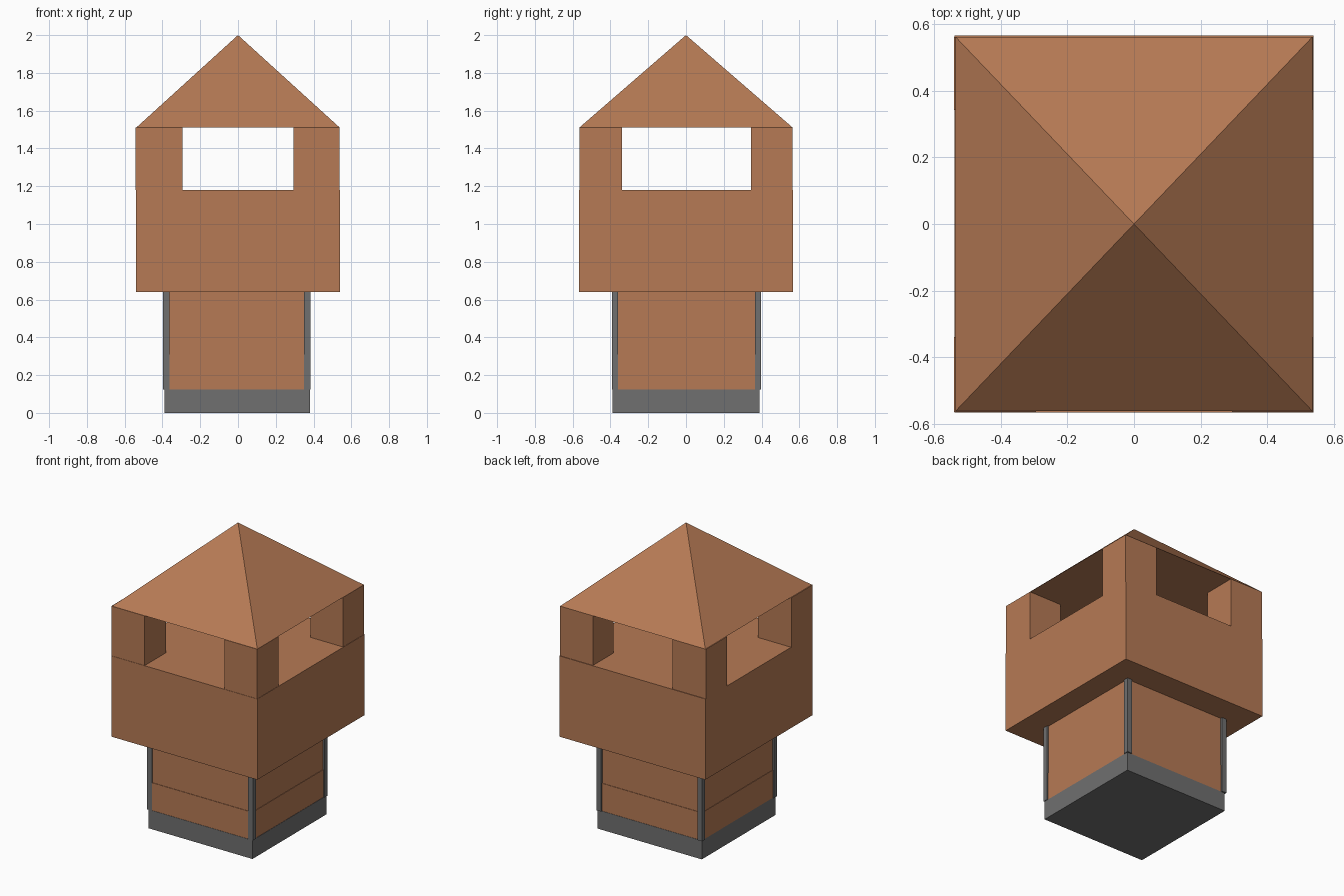
import bpy, bmesh

if "Cube" in bpy.data.objects:
    bpy.data.objects.remove(bpy.data.objects["Cube"])


def material(name, rgb):
    m = bpy.data.materials.new(name)
    m.diffuse_color = (*rgb, 1)
    m.use_nodes = True
    m.node_tree.nodes["Principled BSDF"].inputs["Base Color"].default_value = m.diffuse_color
    return m


brown = material("warm brown", (0.47, 0.195, 0.09))
grey = material("dark grey", (0.16, 0.16, 0.16))


def make(name, bm, mat):
    bmesh.ops.recalc_face_normals(bm, faces=bm.faces)
    me = bpy.data.meshes.new(name)
    bm.to_mesh(me)
    bm.free()
    me.materials.append(mat)
    ob = bpy.data.objects.new(name, me)
    bpy.context.collection.objects.link(ob)
    return ob


def box(name, x, y, z, mat):
    bm = bmesh.new()
    bmesh.ops.create_cube(bm, size=1)
    for v in bm.verts:
        v.co = [(lo + hi) / 2 + c * (hi - lo) for c, (lo, hi) in zip(v.co, (x, y, z))]
    return make(name, bm, mat)


# Plinth and two-part shaft, almost flush with each other
box("base", (-0.39, 0.38), (-0.39, 0.39), (0, 0.125), grey)
box("lower_shaft", (-0.39, 0.378), (-0.388, 0.388), (0.125, 0.31), brown)
box("upper_shaft", (-0.387, 0.375), (-0.385, 0.385), (0.31, 0.64), brown)

# Thin corner posts, standing slightly proud of the shaft
for side, x in (("left", (-0.398, -0.363)), ("right", (0.35, 0.385))):
    for end, y in (("front", (-0.393, -0.36)), ("back", (0.365, 0.398))):
        box(f"{end}_{side}_post", x, y, (0.125, 0.64), grey)

# Wide upper room, solid up to the window sill
box("upper_room", (-0.54, 0.54), (-0.567, 0.567), (0.64, 1.18), brown)

# Corner pillars between the four openings
for side, x in (("left", (-0.542, -0.295)), ("right", (0.295, 0.538))):
    for end, y in (("front", (-0.565, -0.34)), ("back", (0.343, 0.563))):
        box(f"{end}_{side}_pillar", x, y, (1.18, 1.512), brown)

# Pyramid roof with a flat underside
bm = bmesh.new()
base = [bm.verts.new((sx * 0.537, sy * 0.563, 1.512))
        for sx, sy in ((-1, -1), (1, -1), (1, 1), (-1, 1))]
tip = bm.verts.new((0, 0, 2))
bm.faces.new(base)
for i in range(4):
    bm.faces.new((base[i], base[(i + 1) % 4], tip))
make("roof", bm, brown)
